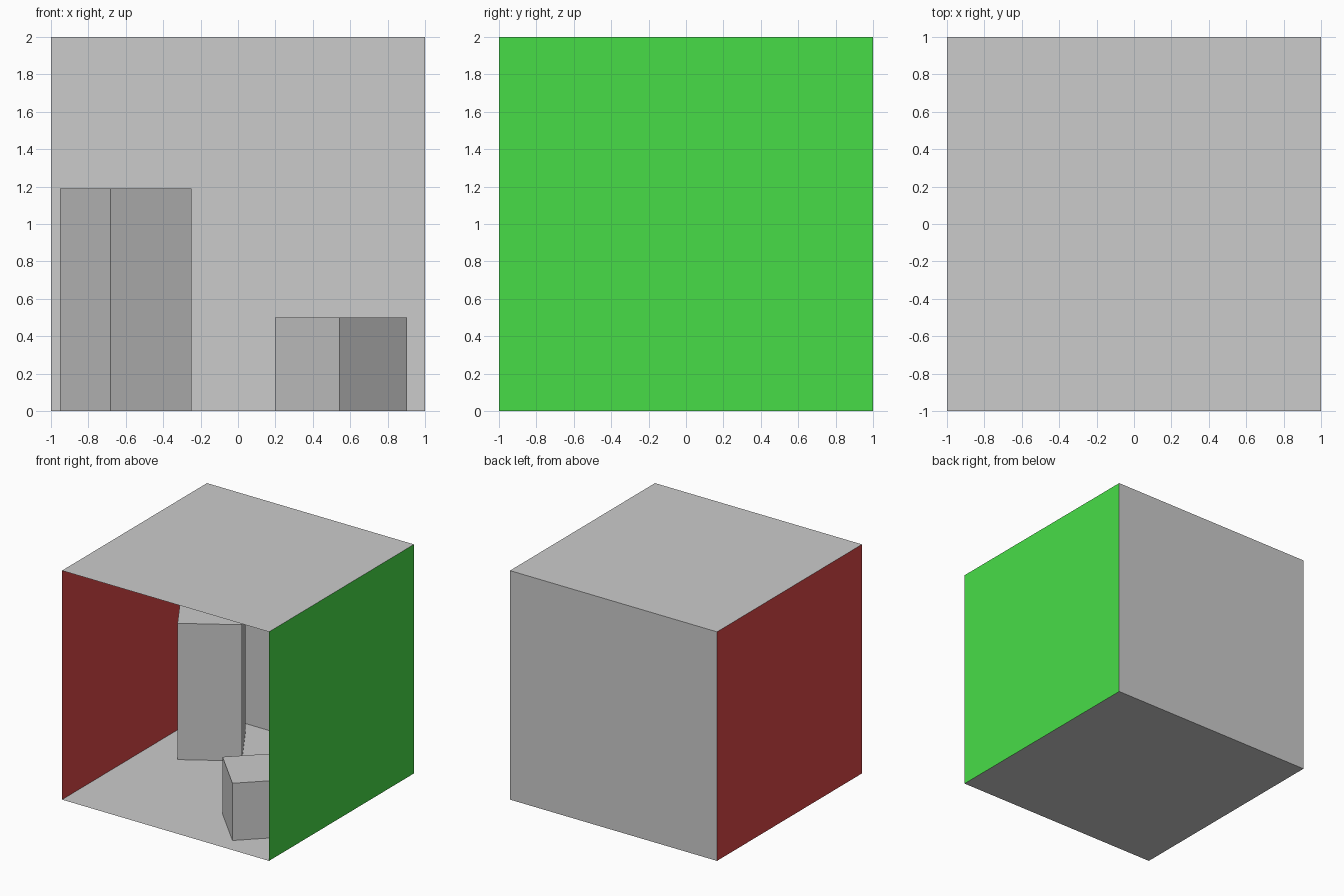
import bpy
from math import radians, pi

if "Cube" in bpy.data.objects:
    bpy.data.objects.remove(bpy.data.objects["Cube"])


def material(name, rgb):
    mat = bpy.data.materials.new(name)
    mat.diffuse_color = (*rgb, 1)
    mat.use_nodes = True
    mat.node_tree.nodes["Principled BSDF"].inputs["Base Color"].default_value = mat.diffuse_color
    return mat


def panel(name, location, rotation, mat=None):
    # One thin 2 x 2 side of the room
    bpy.ops.mesh.primitive_plane_add(size=2, location=location, rotation=rotation)
    obj = bpy.context.object
    obj.name = name
    if mat:
        obj.data.materials.append(mat)


def block(name, x, y, side, height, angle):
    # Square block standing on the floor, turned about z
    bpy.ops.mesh.primitive_cube_add(size=1, location=(x, y, height / 2),
                                    rotation=(0, 0, radians(angle)))
    obj = bpy.context.object
    obj.name = name
    obj.scale = (side, side, height)


red = material("red", (0.72, 0.064, 0.064))
green = material("green", (0.064, 0.72, 0.064))

# Open-fronted room
panel("floor", (0, 0, 0), (0, 0, 0))
panel("ceiling", (0, 0, 2), (pi, 0, 0))
panel("back_wall", (0, 1, 1), (pi / 2, 0, 0))
panel("left_wall", (-1, 0, 1), (0, pi / 2, 0), red)
panel("right_wall", (1, 0, 1), (0, -pi / 2, 0), green)

# Blocks inside
block("tall_block", -0.6, 0.49, 0.51, 1.19, 32)
block("short_block", 0.55, -0.5, 0.5, 0.5, 44)
